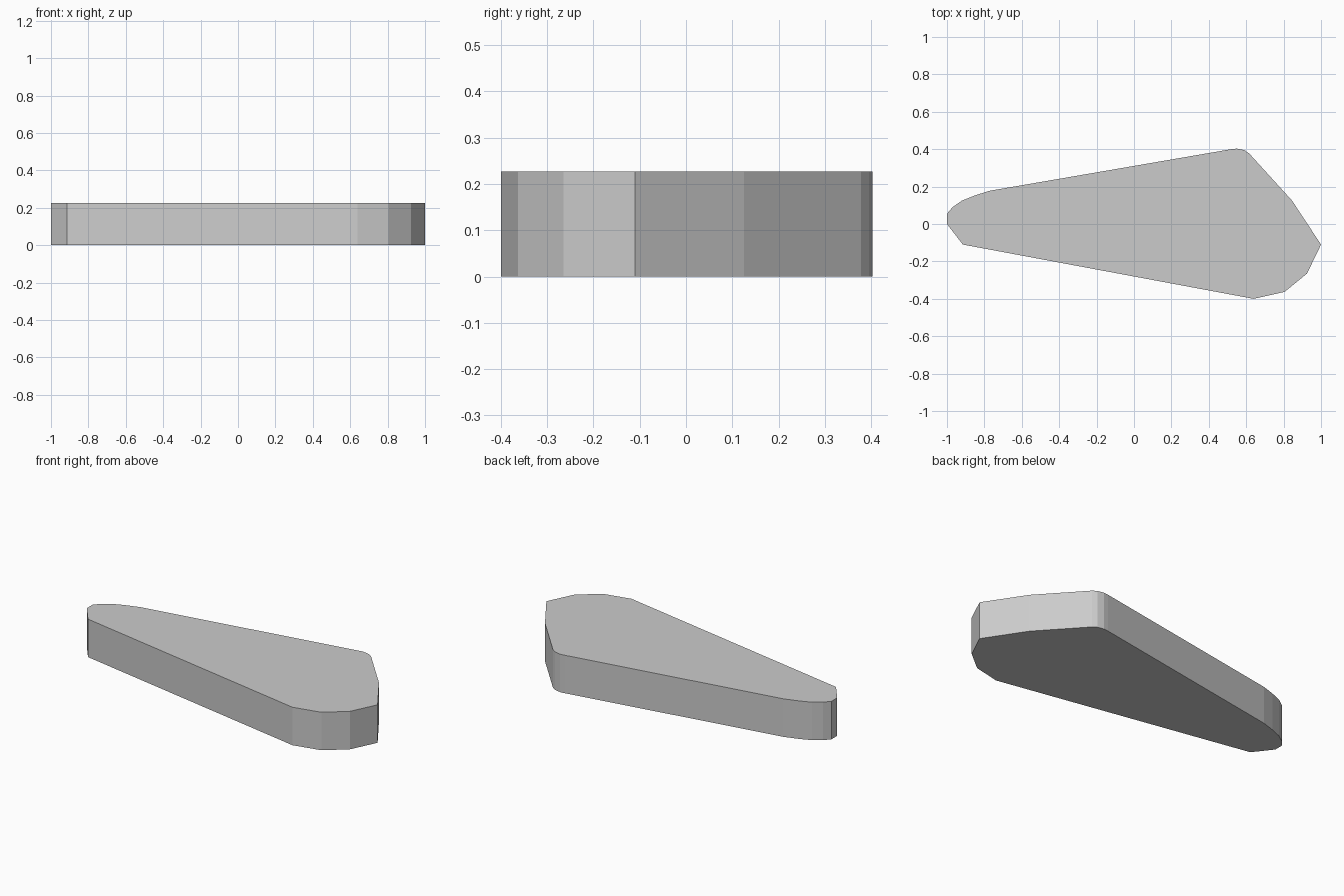
import bpy
import bmesh

default = bpy.data.objects.get("Cube")
if default:
    bpy.data.objects.remove(default, do_unlink=True)

HEIGHT = 0.227

# Single plain grey
grey = bpy.data.materials.new("plain_grey")
grey.use_nodes = True
colour = (0.6, 0.6, 0.6, 1)
grey.diffuse_color = colour
grey.node_tree.nodes["Principled BSDF"].inputs["Base Color"].default_value = colour

# Counter-clockwise outline, from the narrow tip along the front edge
outline = [
    (-1, 0), (-0.915, -0.11),
    (0.64, -0.4), (0.805, -0.363), (0.925, -0.265), (1, -0.11),
    (0.845, 0.125), (0.615, 0.378), (0.59, 0.395), (0.55, 0.403), (0.52, 0.4),
    (-0.77, 0.178), (-0.85, 0.153), (-0.92, 0.125), (-0.97, 0.09), (-1, 0.055),
]

# Tapered slab: fill the outline and extrude it upwards
bm = bmesh.new()
base = bm.faces.new([bm.verts.new((x, y, 0)) for x, y in outline])
top = bmesh.ops.extrude_face_region(bm, geom=[base], use_keep_orig=True)
bmesh.ops.translate(bm, vec=(0, 0, HEIGHT),
                    verts=[v for v in top["geom"] if isinstance(v, bmesh.types.BMVert)])
bmesh.ops.recalc_face_normals(bm, faces=bm.faces)

mesh = bpy.data.meshes.new("tapered_slab")
bm.to_mesh(mesh)
bm.free()
mesh.materials.append(grey)
slab = bpy.data.objects.new("tapered_slab", mesh)
bpy.context.scene.collection.objects.link(slab)
